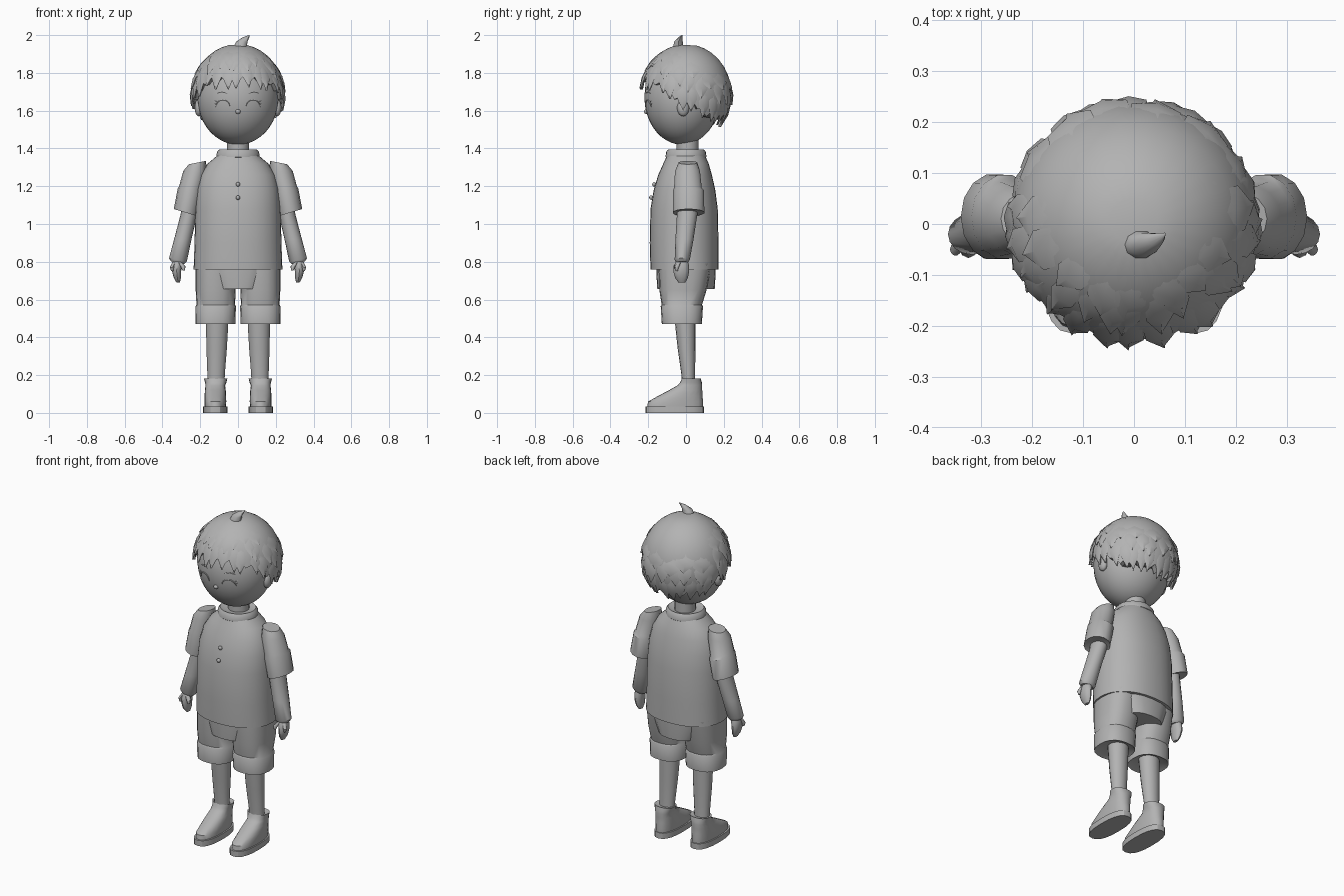
import bpy, bmesh, math, random
from math import sin, cos, pi, sqrt

random.seed(4)
grey = bpy.data.materials.new("plain_grey")
grey.diffuse_color = (0.45, 0.45, 0.45, 1)


def finish(name, bm, smooth=40):
    bmesh.ops.recalc_face_normals(bm, faces=bm.faces)
    me = bpy.data.meshes.new(name)
    bm.to_mesh(me)
    bm.free()
    ob = bpy.data.objects.new(name, me)
    bpy.context.collection.objects.link(ob)
    me.materials.append(grey)
    bpy.ops.object.select_all(action='DESELECT')
    ob.select_set(True)
    bpy.context.view_layer.objects.active = ob
    bpy.ops.object.shade_smooth_by_angle(angle=math.radians(smooth))
    return ob


def bridge(bm, rings):
    for a, b in zip(rings, rings[1:]):
        n = len(a)
        for i in range(n):
            j = (i + 1) % n
            bm.faces.new((a[i], a[j], b[j], b[i]))
    bm.faces.new(rings[0])
    bm.faces.new(rings[-1])


def loft(name, sections, n=20, p=2.0, side=1, smooth=40):
    """Stack of rounded rings: x, y, z, half width, half depth, optional tilt."""
    bm = bmesh.new()
    rings = []
    for s in sections:
        x, y, z, rx, ry = s[:5]
        tilt = s[5] if len(s) > 5 else 0
        ring = []
        for i in range(n):
            a = 2 * pi * i / n
            c, d = cos(a), sin(a)
            c = math.copysign(abs(c) ** (2 / p), c)
            d = math.copysign(abs(d) ** (2 / p), d)
            ring.append(bm.verts.new((side * (x + rx * c), y + ry * d, z + tilt * rx * c)))
        rings.append(ring)
    bridge(bm, rings)
    return finish(name, bm, smooth)


def ball(name, loc, size, seg=24):
    bm = bmesh.new()
    bmesh.ops.create_uvsphere(bm, u_segments=seg, v_segments=max(6, seg * 2 // 3), radius=1)
    for v in bm.verts:
        v.co = [v.co[i] * size[i] + loc[i] for i in range(3)]
    return finish(name, bm)


def tube(name, pts, r, n=6):
    """Thin stroke across the face."""
    bm = bmesh.new()
    rings = []
    for k, (x, y, z) in enumerate(pts):
        rr = r * (0.4 if k in (0, len(pts) - 1) else 1)
        rings.append([bm.verts.new((x, y + rr * cos(2 * pi * i / n), z + rr * sin(2 * pi * i / n)))
                      for i in range(n)])
    bridge(bm, rings)
    return finish(name, bm)


def face_y(x, z):
    return -0.02 - 0.2 * sqrt(max(0, 1 - (x / 0.215) ** 2 - ((z - 1.67) / 0.25) ** 2))


# Head and neck
ball("head", (0, -0.02, 1.67), (0.215, 0.2, 0.25), 32)
ball("nose", (0, face_y(0, 1.595), 1.595), (0.014, 0.012, 0.012), 12)
loft("neck", [(0, 0.008, 1.34, 0.058, 0.058), (0, 0.008, 1.48, 0.058, 0.058)])

# Shirt
loft("shirt", [(0, -0.008, 0.76, 0.235, 0.18), (0, -0.01, 0.9, 0.23, 0.182),
               (0, -0.01, 1.08, 0.226, 0.178), (0, -0.008, 1.18, 0.218, 0.163),
               (0, -0.005, 1.26, 0.197, 0.142), (0, 0, 1.32, 0.16, 0.12),
               (0, 0, 1.375, 0.095, 0.095)], 32, 2.2)
loft("collar", [(0, 0, 1.345, 0.10, 0.095), (0, 0, 1.355, 0.114, 0.108),
                (0, 0, 1.38, 0.112, 0.106), (0, 0, 1.395, 0.1, 0.095),
                (0, 0, 1.385, 0.07, 0.07)], 24)
for k, z in enumerate((1.14, 1.21)):
    ball(f"button_{k + 1}", (0, -0.185 + 0.016 * k, z), (0.012, 0.01, 0.012), 10)

# Hips between the short legs
loft("shorts_hips", [(0, 0, 0.655, 0.13, 0.152), (0, 0, 0.74, 0.17, 0.157),
                     (0, 0, 0.79, 0.18, 0.157)], 24, 2.6)

for side, tag in ((1, "left"), (-1, "right")):
    # Sleeve with folded cuff
    loft(tag + "_sleeve", [(0.215, 0.01, 1.325, 0.046, 0.05, -0.2), (0.228, 0.008, 1.28, 0.062, 0.068),
                           (0.25, 0.01, 1.19, 0.062, 0.075, 0.15), (0.253, 0.014, 1.175, 0.066, 0.084, 0.2),
                           (0.276, 0.014, 1.06, 0.064, 0.085, 0.3),
                           (0.275, 0.012, 1.065, 0.05, 0.065, 0.3)], 14, side=side, smooth=35)
    # Arm
    loft(tag + "_arm", [(0.245, 0.008, 1.15, 0.045, 0.055), (0.26, 0.006, 1.05, 0.044, 0.054),
                        (0.292, -0.008, 0.92, 0.046, 0.048), (0.318, -0.02, 0.81, 0.047, 0.04, 0.2),
                        (0.32, -0.02, 0.795, 0.035, 0.03, 0.2)], 16, side=side)
    # Hand: palm, fingers and thumb
    loft(tag + "_hand", [(0.317, -0.02, 0.82, 0.022, 0.026), (0.322, -0.023, 0.785, 0.027, 0.038),
                         (0.325, -0.025, 0.75, 0.024, 0.042), (0.321, -0.024, 0.715, 0.019, 0.034),
                         (0.317, -0.022, 0.69, 0.009, 0.018)], 12, side=side)
    loft(tag + "_thumb", [(0.312, -0.04, 0.80, 0.012, 0.013), (0.291, -0.055, 0.775, 0.013, 0.013),
                          (0.288, -0.058, 0.755, 0.007, 0.007)], 10, side=side)
    loft(tag + "_outer_finger", [(0.335, -0.035, 0.80, 0.012, 0.013), (0.35, -0.05, 0.77, 0.011, 0.012),
                                 (0.348, -0.05, 0.75, 0.006, 0.006)], 10, side=side)
    # Shorts leg with a seam above the hem
    loft(tag + "_shorts_leg", [(0.118, -0.022, 0.485, 0.075, 0.075), (0.12, -0.022, 0.47, 0.106, 0.106),
                               (0.118, -0.022, 0.565, 0.107, 0.112), (0.118, -0.022, 0.572, 0.102, 0.107),
                               (0.118, -0.016, 0.65, 0.106, 0.125), (0.118, -0.006, 0.79, 0.106, 0.14)],
         20, 2.4, side)
    # Leg
    loft(tag + "_leg", [(0.116, 0.015, 0.14, 0.045, 0.036), (0.116, 0.012, 0.2, 0.046, 0.036),
                        (0.113, 0.003, 0.34, 0.054, 0.047), (0.11, -0.005, 0.5, 0.06, 0.056)],
         16, side=side)
    # Shoe
    loft(tag + "_sole", [(0.12, -0.06, 0, 0.064, 0.155), (0.12, -0.06, 0.034, 0.064, 0.155)],
         20, 2.5, side, 30)
    loft(tag + "_shoe", [(0.12, -0.058, 0.03, 0.056, 0.148), (0.12, -0.055, 0.06, 0.058, 0.146),
                         (0.12, -0.03, 0.09, 0.057, 0.117), (0.12, -0.002, 0.12, 0.055, 0.088),
                         (0.12, 0.02, 0.145, 0.052, 0.066), (0.118, 0.026, 0.16, 0.056, 0.058),
                         (0.118, 0.028, 0.182, 0.062, 0.05), (0.118, 0.025, 0.175, 0.046, 0.036)],
         20, 2.3, side)
    # Ear
    ball(tag + "_ear", (side * 0.208, -0.015, 1.615), (0.022, 0.032, 0.045), 14)
    # Closed smiling eye, lashes and brow
    arc = [(side * (0.08 + 0.038 * cos(a)), 1.62 + 0.036 * sin(a)) for a in [pi * k / 8 for k in range(9)]]
    tube(tag + "_eye", [(x, face_y(x, z), z) for x, z in arc], 0.004)
    for k in range(2):
        xs = [side * (0.112 + 0.012 * t) for t in (0, 0.5, 1)]
        tube(f"{tag}_lash_{k + 1}", [(x, face_y(x, z), z) for x, z in
                                     zip(xs, [1.63 + 0.016 * k + 0.004 * t for t in range(3)])], 0.003)
    brow = [(side * (0.055 + 0.012 * k), 1.69 + 0.008 * sin(pi * k / 5)) for k in range(6)]
    tube(tag + "_brow", [(x, face_y(x, z), z) for x, z in brow], 0.003)


# Hair: cap following a hairline that drops towards the back
def hairline(a):
    d = abs(math.degrees((a + pi) % (2 * pi) - pi))
    keys = [(0, 1.755), (40, 1.745), (62, 1.70), (80, 1.645), (100, 1.63), (115, 1.57), (180, 1.545)]
    for (d0, z0), (d1, z1) in zip(keys, keys[1:]):
        if d <= d1:
            return z0 + (z1 - z0) * (d - d0) / (d1 - d0)
    return 1.545


def on_hair(a, z, k=1.0):
    f = sqrt(max(0, 1 - ((z - 1.69) / 0.262) ** 2)) * k
    return (0.243 * f * sin(a), -0.24 * f * cos(a), z)


bm = bmesh.new()
N = 48
low = [hairline(2 * pi * i / N) + (0.028 if i % 2 else 0) for i in range(N)]
rings = [[bm.verts.new(on_hair(2 * pi * i / N, low[i], 0.84)) for i in range(N)]]
for t in range(10):
    s = sin(pi / 2 * t / 10)
    rings.append([bm.verts.new(on_hair(2 * pi * i / N, low[i] + (1.9505 - low[i]) * s)) for i in range(N)])
bridge(bm, rings)
finish("hair_cap", bm, 35)

# Pointed locks in overlapping rows
bm = bmesh.new()
for lift, count, length in ((-0.03, 26, 0.17), (0.065, 22, 0.15), (0.14, 15, 0.11)):
    for i in range(count):
        a = 2 * pi * (i + random.uniform(-0.25, 0.25)) / count
        tip = min(hairline(a) + lift + random.uniform(-0.012, 0.022), 1.86)
        top = min(tip + length, 1.93)
        wide = 2 * pi / count * 0.62
        lean = random.uniform(-0.4, 0.4) * wide
        out = 1.03 + random.uniform(0, 0.025)
        rows = []
        for t, w, k in ((0, 0.3, 0.985), (0.35, 0.9, 1.015), (0.65, 0.8, out), (1, 0.06, out + 0.005)):
            z, b = top + (tip - top) * t, a + lean * t
            rows.append([bm.verts.new(on_hair(b - wide * w, z, k - 0.025)),
                         bm.verts.new(on_hair(b, z, k)),
                         bm.verts.new(on_hair(b + wide * w, z, k - 0.025)),
                         bm.verts.new(on_hair(b, z, k - 0.07))])
        bridge(bm, rows)
finish("hair_locks", bm, 30)

# Tuft on the crown
loft("hair_tuft", [(0.01, -0.04, 1.93, 0.036, 0.03), (0.02, -0.04, 1.965, 0.03, 0.024),
                   (0.042, -0.03, 1.988, 0.018, 0.012), (0.06, -0.02, 2.0, 0.002, 0.003)], 10)
